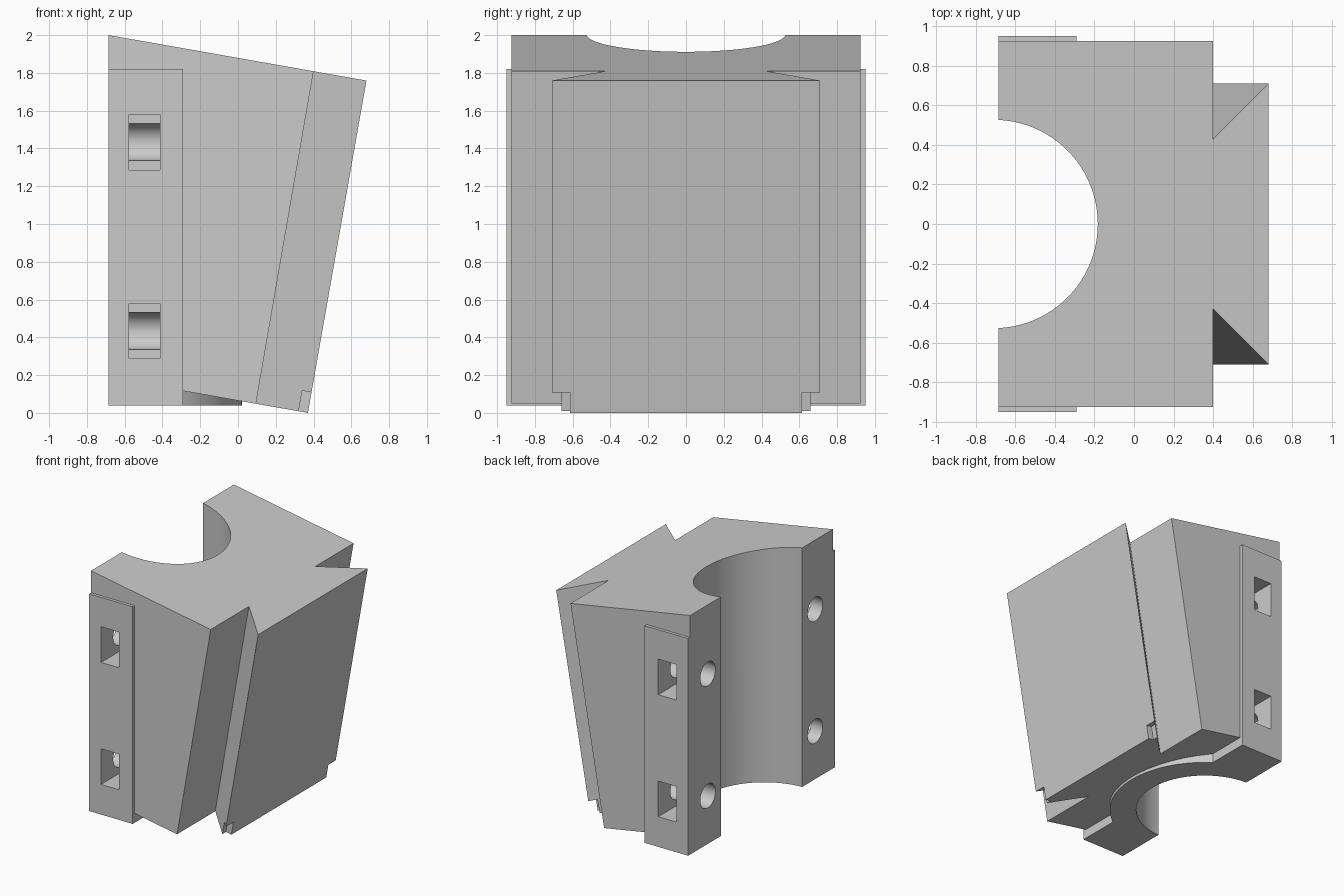
import bpy, bmesh, math
from mathutils import Matrix, Vector

default = bpy.data.objects.get("Cube")
if default:
    bpy.data.objects.remove(default, do_unlink=True)

BACK = -0.685                     # rear mating plane
TILT = math.radians(10)
SLOPE = math.tan(TILT)
BORE_X = -0.71

grey = bpy.data.materials.new("light_grey")
grey.use_nodes = True
grey.diffuse_color = (0.6, 0.6, 0.6, 1)
grey.node_tree.nodes["Principled BSDF"].inputs["Base Color"].default_value = (0.6, 0.6, 0.6, 1)


def finish(name, bm):
    bmesh.ops.recalc_face_normals(bm, faces=bm.faces)
    mesh = bpy.data.meshes.new(name)
    bm.to_mesh(mesh)
    bm.free()
    mesh.materials.append(grey)
    obj = bpy.data.objects.new(name, mesh)
    bpy.context.collection.objects.link(obj)
    return obj


def box(name, low, high, matrix=Matrix()):
    low, high = Vector(low), Vector(high)
    bm = bmesh.new()
    bmesh.ops.create_cube(bm, size=1)
    size = high - low
    place = Matrix.Translation((low + high) / 2) @ Matrix.Diagonal((*size, 1))
    bmesh.ops.transform(bm, matrix=matrix @ place, verts=bm.verts)
    return finish(name, bm)


def cylinder(name, radius, length, center, along_x=False, sides=96):
    bm = bmesh.new()
    bmesh.ops.create_cone(bm, cap_ends=True, segments=sides, radius1=radius,
                          radius2=radius, depth=length)
    turn = Matrix.Rotation(math.pi / 2, 4, "Y") if along_x else Matrix()
    bmesh.ops.transform(bm, matrix=Matrix.Translation(center) @ turn, verts=bm.verts)
    return finish(name, bm)


def combine(target, tool, operation):
    mod = target.modifiers.new(tool.name, "BOOLEAN")
    mod.operation = operation
    mod.solver = "EXACT"
    mod.object = tool
    bpy.context.view_layer.update()
    result = bpy.data.meshes.new_from_object(
        target.evaluated_get(bpy.context.evaluated_depsgraph_get()))
    target.modifiers.clear()
    target.data = result
    bpy.data.objects.remove(tool, do_unlink=True)


def top_z(x):
    return 2 - (x - BACK) * SLOPE


def bottom_z(x):
    return (0.37 - x) * SLOPE


# Wedge body with a leaning dovetail: (top x, bottom x, half width) per corner
half = [(-0.9, -0.9, 0.925), (0.40, 0.095, 0.925), (0.40, 0.095, 0.43), (0.68, 0.37, 0.71)]
outline = half + [(a, b, -y) for a, b, y in reversed(half)]
bm = bmesh.new()
top = [bm.verts.new((a, y, top_z(a))) for a, b, y in outline]
bottom = [bm.verts.new((b, y, bottom_z(b))) for a, b, y in outline]
bm.faces.new(top)
bm.faces.new(bottom)
for i in range(len(outline)):
    j = (i + 1) % len(outline)
    bm.faces.new((top[i], top[j], bottom[j], bottom[i]))
block = finish("clamp_block", bm)

# Rear flange and the round collar below the sloping underside
combine(block, box("flange", (-0.85, -0.95, 0.04), (-0.29, 0.95, 1.82)), "UNION")
combine(block, cylinder("collar", 0.73, 0.56, (BORE_X, 0, 0.32)), "UNION")

# Flat rear plane and the half-round bore
combine(block, box("rear_trim", (-2, -2, -1), (BACK, 2, 3)), "DIFFERENCE")
combine(block, cylinder("bore", 0.527, 4, (BORE_X, 0, 1)), "DIFFERENCE")

# Bolt holes, side nut pockets and dovetail corner notches
lean = Matrix.Translation((0.37, 0, 0)) @ Matrix.Rotation(TILT, 4, "Y")
for side in (-1, 1):
    for z in (0.433, 1.433):
        combine(block, cylinder("bolt_hole", 0.098, 0.6, (-0.5, side * 0.695, z), True, 48),
                "DIFFERENCE")
        ys = sorted((side * 0.695, side * 1.2))
        combine(block, box("nut_pocket", (-0.577, ys[0], z - 0.146), (-0.413, ys[1], z + 0.146)),
                "DIFFERENCE")
    ys = sorted((side * 0.615, side * 0.85))
    combine(block, box("notch", (-0.05, ys[0], -0.2), (0.2, ys[1], 0.11), lean), "DIFFERENCE")

# Smooth the round surfaces, keep the machined edges sharp
bpy.ops.object.select_all(action="DESELECT")
block.select_set(True)
bpy.context.view_layer.objects.active = block
bpy.ops.object.shade_smooth_by_angle(angle=math.radians(25))
